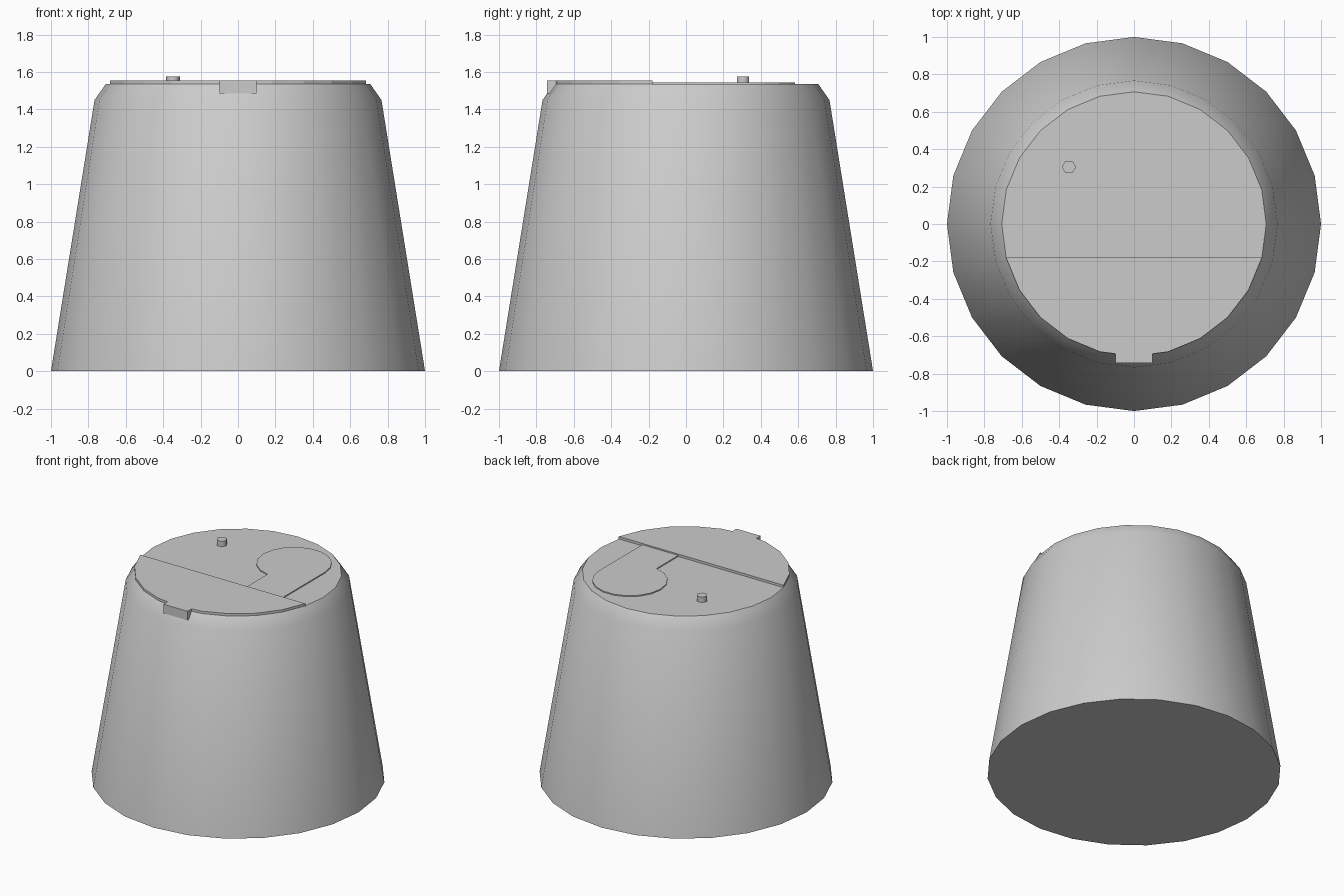
import bpy, bmesh, math

if "Cube" in bpy.data.objects:
    bpy.data.objects.remove(bpy.data.objects["Cube"])

SIDES = 24
LID_Z = 1.535

grey = bpy.data.materials.new("light_grey")
grey.diffuse_color = (0.6, 0.6, 0.6, 1)
grey.use_nodes = True
grey.node_tree.nodes["Principled BSDF"].inputs["Base Color"].default_value = grey.diffuse_color


def finish(name, bm, smooth=None):
    bmesh.ops.recalc_face_normals(bm, faces=bm.faces)
    mesh = bpy.data.meshes.new(name)
    bm.to_mesh(mesh)
    bm.free()
    mesh.materials.append(grey)
    obj = bpy.data.objects.new(name, mesh)
    bpy.context.collection.objects.link(obj)
    if smooth:
        bpy.ops.object.select_all(action='DESELECT')
        obj.select_set(True)
        bpy.context.view_layer.objects.active = obj
        bpy.ops.object.shade_smooth_by_angle(angle=math.radians(smooth))
    return obj


def arc(cx, cy, r, start, end, steps):
    """Points on a circle arc, angles in degrees."""
    angles = [math.radians(start + (end - start) * i / steps) for i in range(steps + 1)]
    return [(cx + r * math.cos(a), cy + r * math.sin(a)) for a in angles]


def prism(name, outline, z0, z1, smooth=None):
    """Extrude a flat outline from z0 to z1."""
    bm = bmesh.new()
    face = bm.faces.new([bm.verts.new((x, y, z0)) for x, y in outline])
    ext = bmesh.ops.extrude_face_region(bm, geom=[face], use_keep_orig=True)
    for v in ext["geom"]:
        if isinstance(v, bmesh.types.BMVert):
            v.co.z = z1
    return finish(name, bm, smooth)


# Tapered cup body with bevelled shoulder and closed ends
bm = bmesh.new()
rings = []
for r, z in [(1.0, 0), (0.767, 1.45), (0.707, LID_Z)]:
    rings.append([bm.verts.new((x, y, z)) for x, y in arc(0, 0, r, 0, 360, SIDES)[:-1]])
for low, high in zip(rings, rings[1:]):
    for i in range(SIDES):
        j = (i + 1) % SIDES
        bm.faces.new((low[i], low[j], high[j], high[i]))
bm.faces.new(rings[0])
bm.faces.new(rings[-1])
finish("cup_body", bm, 45)

# Raised front flap: the lid circle cut off along a straight hinge line
flap = [(-0.685, -0.18)] + arc(0, 0, 0.707, 195, 345, 10) + [(0.685, -0.18)]
prism("lid_flap", flap, LID_Z - 0.01, 1.553)

# Pull tab hanging over the rim
prism("pull_tab", [(-0.1, -0.742), (0.1, -0.742), (0.1, -0.66), (-0.1, -0.66)], 1.485, 1.553)

# Keyhole-shaped recess plate behind the flap
keyhole = [(0.49, -0.25)] + arc(0.235, 0.33, 0.257, 0, 260, 13) + [(0.19, -0.25)]
prism("keyhole_plate", keyhole, LID_Z - 0.01, 1.543)

# Small hexagonal vent peg
prism("vent_peg", arc(-0.348, 0.305, 0.038, 0, 360, 6)[:-1], LID_Z - 0.01, 1.575, 65)
